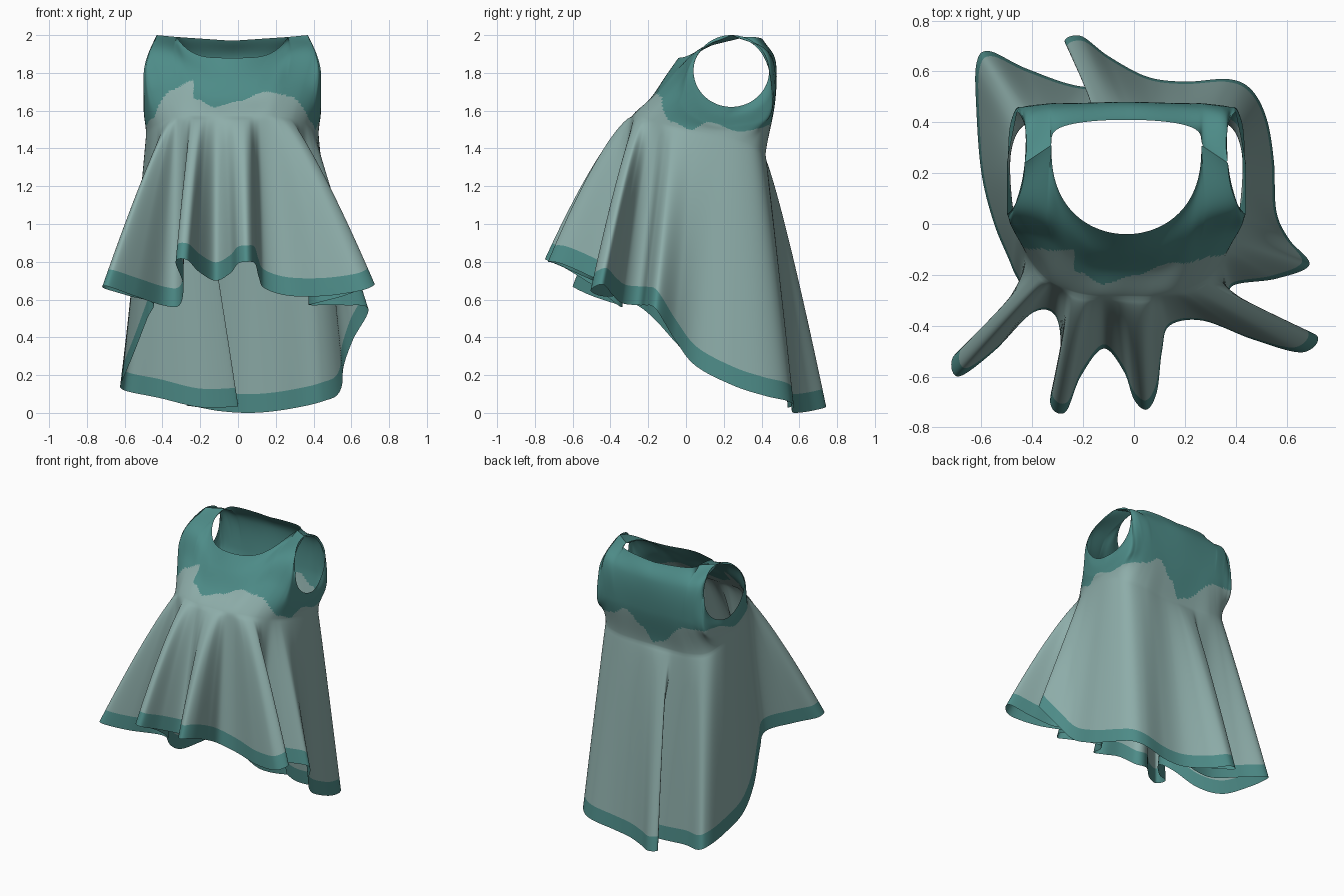
import bpy, math
from mathutils import Vector

if "Cube" in bpy.data.objects:
    bpy.data.objects.remove(bpy.data.objects["Cube"])

CX = -0.03            # centre line of the bodice
STEPS = 12            # columns per hem station
YOKE_ROWS, SKIRT_ROWS, BAND_ROWS = 54, 60, 4
BAND = 0.10           # width of the hem band

# Hem outline, counter-clockwise from the front centre valley
HEM = [Vector(p) for p in [
    (-.12, -.49, .70), (-.04, -.58, .74), (0, -.69, .79), (.05, -.73, .80), (.09, -.66, .79), (.11, -.5, .72),
    (.14, -.40, .66), (.27, -.38, .62), (.47, -.455, .62), (.66, -.505, .65), (.72, -.44, .68), (.56, -.385, .62),
    (.41, -.335, .58), (.385, -.245, .57), (.56, -.215, .57), (.69, -.16, .55), (.61, -.06, .39), (.56, .05, .25),
    (.55, .25, .145), (.52, .42, .09), (.46, .53, .065), (.37, .57, .04), (.2, .56, .01), (.05, .58, 0),
    (-.1, .66, .01), (-.21, .74, .03), (-.27, .71, .04), (-.12, .61, .04), (0, .565, .035), (-.2, .54, .03),
    (-.42, .61, .08), (-.57, .68, .11), (-.62, .63, .13), (-.62, .45, .15), (-.60, .2, .20), (-.55, 0, .32),
    (-.48, -.17, .5), (-.45, -.28, .58), (-.58, -.43, .62), (-.71, -.52, .66), (-.69, -.60, .67), (-.55, -.50, .62),
    (-.40, -.35, .57), (-.31, -.36, .57), (-.29, -.5, .68), (-.33, -.70, .8), (-.27, -.74, .81), (-.21, -.6, .75)]]

# Hem station -> position round the bodice (0 front, 1 back, 2 front again)
ROUND = [(0, -.08), (3, .05), (6, .13), (10, .27), (12.5, .34), (15, .4), (18, .55), (20.5, .72), (23, .92),
         (25.5, 1.06), (28, 1.14), (31.5, 1.3), (34, 1.47), (37, 1.63), (39.5, 1.70), (42.5, 1.74),
         (45.5, 1.83), (48, 1.92)]

# Half outline where the skirt begins, front to back
CHEST_Q = [i / 10 for i in range(11)]
CHEST = [Vector(p) for p in [
    (0, -.285, 1.57), (.11, -.285, 1.57), (.22, -.265, 1.57), (.33, -.205, 1.55), (.42, -.06, 1.51),
    (.455, .15, 1.47), (.45, .30, 1.43), (.40, .39, 1.39), (.28, .42, 1.37), (.14, .415, 1.36), (0, .415, 1.36)]]

# Two half outlines through the bodice, front to back
MID_Q = [0, .12, .19, .25, .3, .35, .4, .45, .5, .55, .6, .65, .7, .75, .87, 1]
UPPER = [Vector(p) for p in [
    (0, -.11, 1.78), (.14, -.09, 1.79), (.24, -.015, 1.85), (.31, .05, 1.91), (.42, .058, 1.91), (.455, .02, 1.83),
    (.462, .02, 1.73), (.467, .085, 1.62), (.467, .21, 1.57), (.46, .37, 1.61), (.435, .45, 1.68), (.41, .445, 1.80),
    (.385, .435, 1.90), (.30, .455, 1.88), (.16, .468, 1.86), (0, .475, 1.86)]]
LOWER = [Vector(p) for p in [
    (0, -.185, 1.67), (.13, -.18, 1.67), (.22, -.14, 1.71), (.29, -.08, 1.75), (.38, -.045, 1.74), (.43, -.035, 1.69),
    (.445, -.02, 1.63), (.455, .06, 1.56), (.46, .18, 1.52), (.457, .33, 1.53), (.44, .43, 1.56), (.40, .455, 1.60),
    (.35, .465, 1.64), (.28, .47, 1.64), (.15, .47, 1.64), (0, .47, 1.63)]]

# How the cloth flares, front to back (below 1 billows out early)
FLARE = [(0, .72), (.2, .74), (.3, .86), (.36, 1.0), (.6, 1.0), (1, .83)]

# Height of the wavy yoke edge by direction in degrees
EDGE = [(-105, 1.62), (-85, 1.65), (-57, 1.70), (-40, 1.68), (-25, 1.54), (-12, 1.50), (0, 1.54), (20, 1.49),
        (45, 1.53), (60, 1.60), (75, 1.50), (90, 1.39), (105, 1.42), (130, 1.58), (150, 1.60), (180, 1.52),
        (205, 1.56), (214, 1.71), (226, 1.76), (238, 1.66), (255, 1.62)]


def table(rows, t, soft=False):
    """Lookup between listed values."""
    for (a, va), (b, vb) in zip(rows, rows[1:]):
        if t <= b:
            k = max(0, (t - a) / (b - a))
            return va + (vb - va) * (k * k * (3 - 2 * k) if soft else k)
    return rows[-1][1]


def spline(p0, p1, p2, p3, t):
    """Catmull-Rom curve."""
    return 0.5 * (2 * p1 + (p2 - p0) * t + (2 * p0 - 5 * p1 + 4 * p2 - p3) * t * t
                  + (3 * p1 - p0 - 3 * p2 + p3) * t ** 3)


def hem_at(t):
    i, n = int(t), len(HEM)
    return spline(*[HEM[(i + k) % n] for k in (-1, 0, 1, 2)], t - i)


def flip(p):
    return Vector((-p.x, p.y, p.z))


def ring_at(qs, pts, q):
    """Smooth half outline, mirrored past its ends."""
    i = max(k for k in range(len(qs) - 1) if qs[k] <= q or k == 0)
    before = pts[i - 1] if i else flip(pts[1])
    after = pts[i + 2] if i + 2 < len(pts) else flip(pts[-2])
    return spline(before, pts[i], pts[i + 1], after, (q - qs[i]) / (qs[i + 1] - qs[i]))


def arm_at(e):
    """Armhole rim, e = 0 at the shoulder, running forward."""
    z = 1.81 + .19 * math.cos(e)
    x = .40 + .07 * math.sin(min(1, (2 - z) / .22) * math.pi / 2) - .04 * max(0, -math.sin(e))
    return Vector((x, .24 - .2 * math.sin(e), z))


def top_at(q):
    """Upper rim: neckline, shoulder seam, armhole, shoulder seam, neckline."""
    neck = Vector((.295, .31, 1.99))
    if q < .25:
        a = q / .25 * math.pi / 2
        return Vector((.295 * math.sin(a), .31 - .35 * max(0, math.cos(a)) ** .8, 1.88 + .11 * math.sin(a) ** 4))
    if q < .3:
        return neck.lerp(arm_at(0), (q - .25) / .05)
    if q < .7:
        return arm_at((q - .3) / .4 * 2 * math.pi)
    if q < .75:
        return arm_at(0).lerp(neck, (q - .7) / .05)
    a = (1 - q) / .25 * math.pi / 2
    return Vector((.295 * math.sin(a), .31 + .10 * max(0, math.cos(a)) ** .5, 1.97 + .02 * math.sin(a)))


def column(t):
    """One line of cloth from the upper rim down to the hem."""
    pos = table(ROUND, t) % 2
    left = pos > 1
    q = 2 - pos if left else pos
    place = lambda p: Vector((CX + (-p.x if left else p.x), p.y, p.z))
    keys = [top_at(q), ring_at(MID_Q, UPPER, q), ring_at(MID_Q, LOWER, q), ring_at(CHEST_Q, CHEST, q)]
    keys = [place(p) for p in keys]
    chest, hem = keys[3], hem_at(t)
    keys = [2 * keys[0] - keys[1]] + keys + [chest.lerp(hem, .12)]
    pts = []
    for j in range(YOKE_ROWS):
        u = 3 * j / YOKE_ROWS
        i = int(u)
        pts.append(spline(*keys[i:i + 4], u - i))
    split = 1 - BAND / (hem - chest).length
    params = [split * j / SKIRT_ROWS for j in range(SKIRT_ROWS)]
    params += [split + (1 - split) * j / BAND_ROWS for j in range(BAND_ROWS + 1)]
    power = table(FLARE, q)
    for s in params:
        p = chest.lerp(hem, s ** power)
        p.z = max(0, chest.z + (hem.z - chest.z) * s)
        pts.append(p)
    return pts


def material(name, colour):
    m = bpy.data.materials.new(name)
    m.diffuse_color = (*colour, 1)
    m.use_nodes = True
    m.node_tree.nodes["Principled BSDF"].inputs["Base Color"].default_value = m.diffuse_color
    return m


# Garment: one draped sheet, yoke above and pleated high-low skirt below
n = len(HEM) * STEPS
cols = [column(i / STEPS) for i in range(n)]
rows = len(cols[0])
verts = [p for c in cols for p in c]
faces = [(i * rows + j, i * rows + j + 1, (i + 1) % n * rows + j + 1, (i + 1) % n * rows + j)
         for i in range(n) for j in range(rows - 1)]
mesh = bpy.data.meshes.new("draped_top")
mesh.from_pydata(verts, [], faces)
mesh.materials.append(material("pale teal cloth", (.27, .42, .40)))
mesh.materials.append(material("deep teal trim", (.075, .26, .245)))

# Trim colour on the yoke and on the hem band
for f in mesh.polygons:
    c = f.center
    ang = math.degrees(math.atan2(c.y - .12, c.x - CX))
    if ang < -105:
        ang += 360
    row = f.index % (rows - 1)
    yoke = row < YOKE_ROWS + 10 and c.z > table(EDGE, ang, True)
    f.material_index = int(yoke or row >= YOKE_ROWS + SKIRT_ROWS)

garment = bpy.data.objects.new("draped_top", mesh)
bpy.context.collection.objects.link(garment)
bpy.context.view_layer.objects.active = garment
garment.select_set(True)
bpy.ops.object.shade_smooth_by_angle(angle=math.radians(50))
